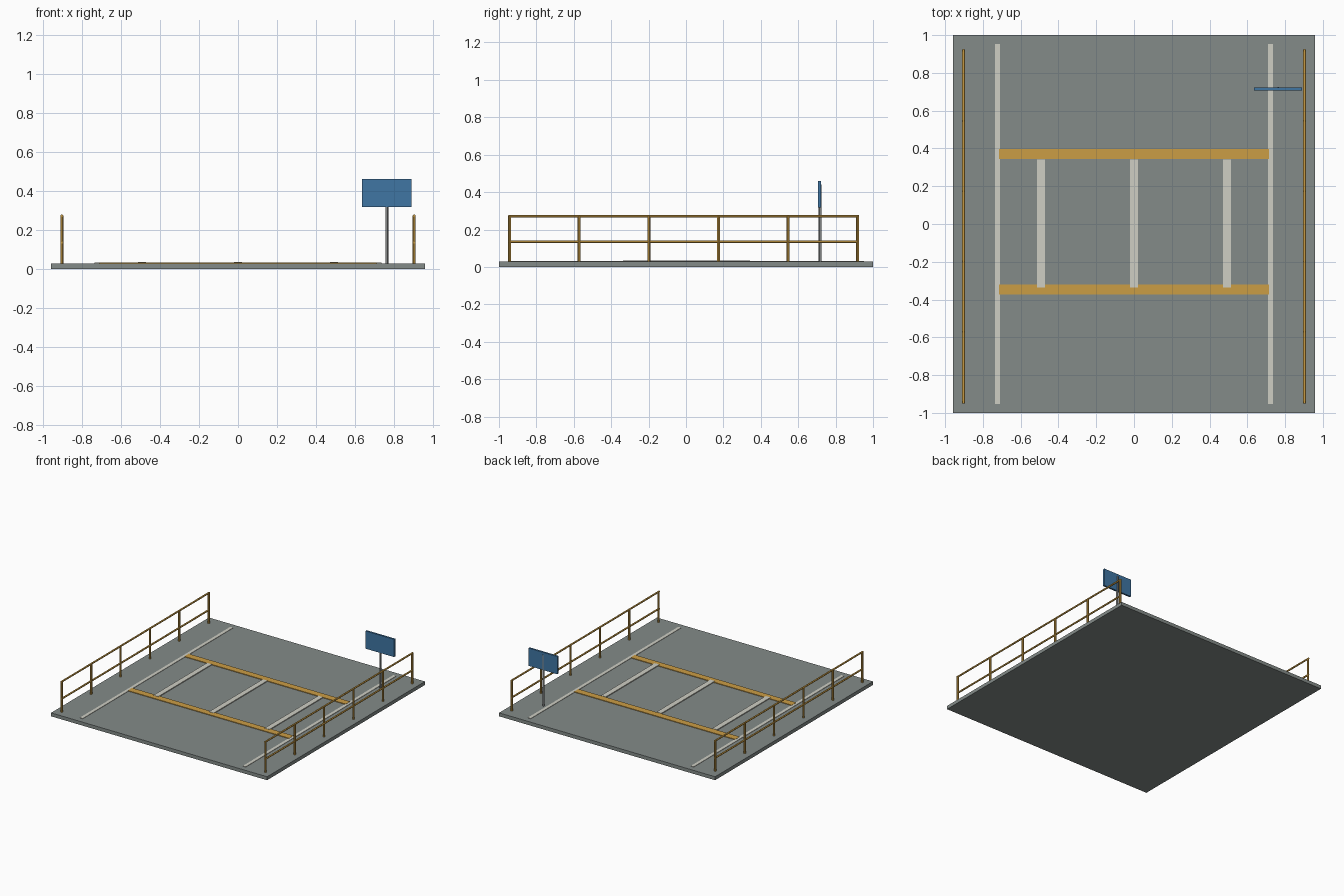
import bpy
from mathutils import Vector

if "Cube" in bpy.data.objects:
    bpy.data.objects.remove(bpy.data.objects["Cube"], do_unlink=True)


def material(name, rgb):
    mat = bpy.data.materials.new(name)
    mat.use_nodes = True
    color = (*rgb, 1)
    mat.diffuse_color = color
    mat.node_tree.nodes["Principled BSDF"].inputs["Base Color"].default_value = color
    return mat


concrete = material("concrete_grey", (0.23, 0.26, 0.25))
yellow = material("safety_yellow", (0.60, 0.34, 0.06))
white = material("line_white", (0.62, 0.62, 0.55))
blue = material("sign_blue", (0.05, 0.18, 0.37))
steel = material("steel_grey", (0.24, 0.25, 0.25))


def box(name, low, high, mat):
    low, high = Vector(low), Vector(high)
    bpy.ops.mesh.primitive_cube_add(size=1, location=(low + high) / 2)
    obj = bpy.context.object
    obj.name = name
    obj.scale = high - low
    bpy.ops.object.transform_apply(location=False, rotation=False, scale=True)
    obj.data.materials.append(mat)
    return obj


def tube(name, start, end, radius, mat):
    start, end = Vector(start), Vector(end)
    axis = end - start
    bpy.ops.mesh.primitive_cylinder_add(
        vertices=12, radius=radius, depth=axis.length, location=(start + end) / 2,
        rotation=axis.to_track_quat("Z", "Y").to_euler())
    obj = bpy.context.object
    obj.name = name
    obj.data.materials.append(mat)
    bpy.ops.object.shade_smooth_by_angle()
    return obj


# Deck slab
TOP = 0.028
box("deck_slab", (-0.958, -1, 0), (0.958, 1, TOP), concrete)

# Painted markings: edge lines, cross bands and bay dividers
for side, label in ((-1, "right"), (1, "left")):
    x = side * 0.723
    box(label + "_edge_line", (x - 0.013, -0.953, TOP), (x + 0.013, 0.953, 0.031), white)
for label, y in (("front", -0.347), ("back", 0.37)):
    box(label + "_cross_band", (-0.715, y - 0.027, TOP), (0.715, y + 0.027, 0.033), yellow)
for i in (-1, 0, 1):
    x = i * 0.493
    box("bay_divider", (x - 0.021, -0.336, TOP), (x + 0.021, 0.342, 0.035), white)

# Guard rails on both sides
FIRST, LAST, SPANS = -0.943, 0.918, 5
for side, label in ((-1, "right"), (1, "left")):
    x = side * 0.903
    for i in range(SPANS + 1):
        y = FIRST + (LAST - FIRST) * i / SPANS
        tube(label + "_rail_post", (x, y, TOP), (x, y, 0.274), 0.008, yellow)
    for part, z in (("_middle_rail", 0.134), ("_top_rail", 0.271)):
        tube(label + part, (x, FIRST - 0.007, z), (x, LAST + 0.007, z), 0.007, yellow)

# Sign board on its pole
tube("sign_pole", (0.763, 0.717, TOP), (0.763, 0.717, 0.44), 0.008, steel)
box("sign_board", (0.636, 0.707, 0.317), (0.890, 0.722, 0.459), blue)
